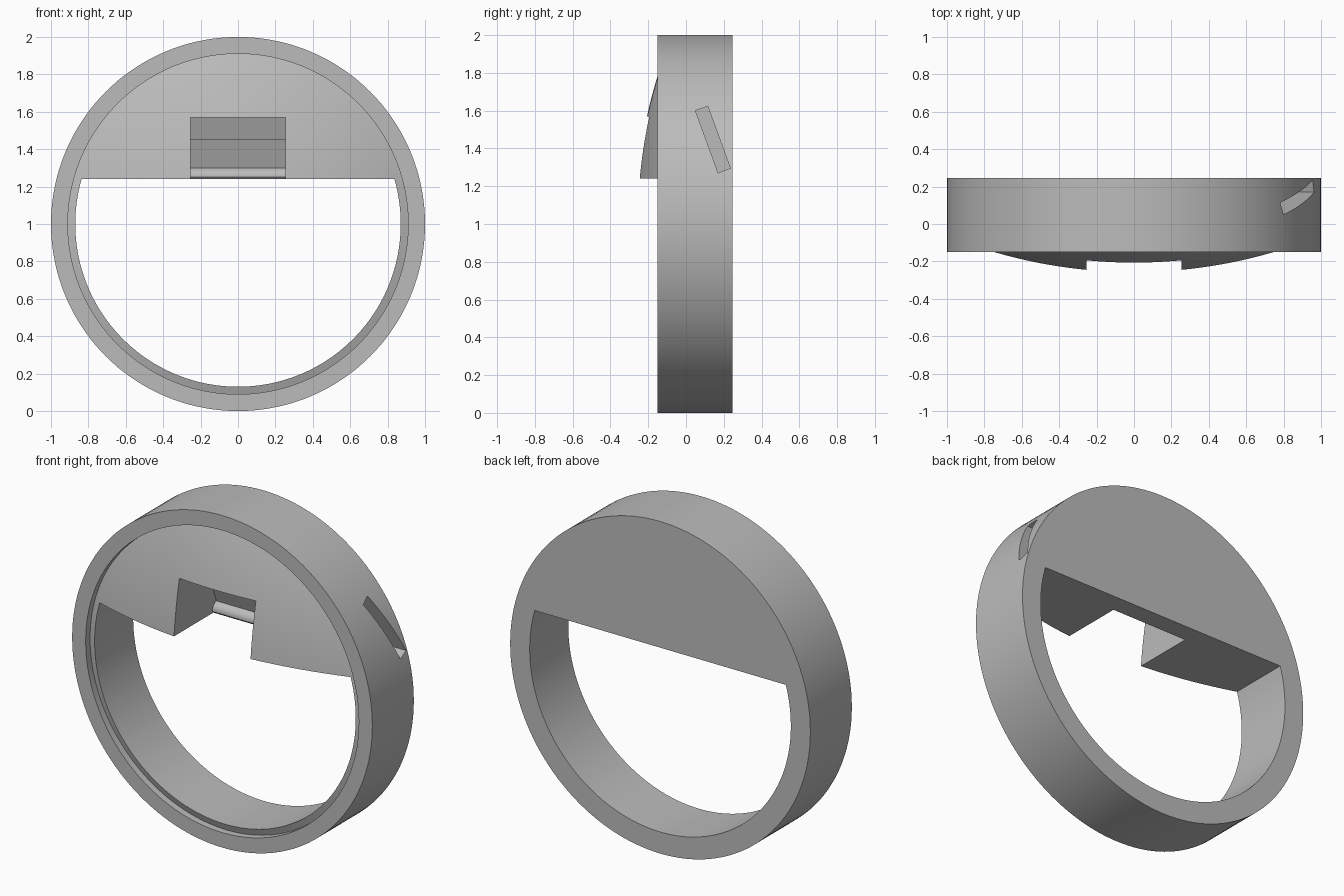
import bpy, bmesh, math
from mathutils import Vector, Matrix

cube = bpy.data.objects.get("Cube")
if cube:
    bpy.data.objects.remove(cube, do_unlink=True)

grey = bpy.data.materials.new("plain grey")
grey.use_nodes = True
colour = (0.5, 0.5, 0.5, 1)
grey.diffuse_color = colour
grey.node_tree.nodes["Principled BSDF"].inputs["Base Color"].default_value = colour

BACK, RIM = 0.245, -0.15          # flat back and front rim
CENTRE, SHELF = 1.0, 1.24         # ring centre and lower edge of the domed part
APEX, DOME_R = -0.268, 2.67
INNER, GROOVE = 0.87, 0.91


def finish(name, bm):
    bmesh.ops.recalc_face_normals(bm, faces=bm.faces)
    mesh = bpy.data.meshes.new(name)
    bm.to_mesh(mesh)
    bm.free()
    mesh.materials.append(grey)
    obj = bpy.data.objects.new(name, mesh)
    bpy.context.collection.objects.link(obj)
    return obj


def prism(name, points, along, start, end):
    """Extrude a closed outline along x (points are y, z) or y (points are x, z)."""
    bm = bmesh.new()
    place = (lambda a, b: (start, a, b)) if along == "x" else (lambda a, b: (a, start, b))
    face = bm.faces.new([bm.verts.new(place(a, b)) for a, b in points])
    move = Vector((end - start, 0, 0)) if along == "x" else Vector((0, end - start, 0))
    new = bmesh.ops.extrude_face_region(bm, geom=[face])["geom"]
    bmesh.ops.translate(bm, vec=move, verts=[v for v in new if isinstance(v, bmesh.types.BMVert)])
    return finish(name, bm)


def cut(body, cutter):
    mod = body.modifiers.new("cut", "BOOLEAN")
    mod.operation, mod.solver, mod.object = "DIFFERENCE", "EXACT", cutter
    bpy.context.view_layer.objects.active = body
    bpy.ops.object.modifier_apply(modifier=mod.name)
    bpy.data.objects.remove(cutter, do_unlink=True)


# Turned body: shallow dome, raised rim, flat back
dome = [(r, APEX + DOME_R - math.sqrt(DOME_R ** 2 - r * r))
        for r in (GROOVE * i / 16 for i in range(17))]
profile = dome + [(GROOVE, RIM), (1, RIM), (1, BACK), (0, BACK)]
bm = bmesh.new()
verts = [bm.verts.new((r, y, 0)) for r, y in profile]
edges = [bm.edges.new(pair) for pair in zip(verts, verts[1:])]
bmesh.ops.spin(bm, geom=verts + edges, cent=(0, 0, 0), axis=(0, 1, 0),
               angle=math.tau, steps=144, use_duplicate=False)
bmesh.ops.remove_doubles(bm, verts=bm.verts, dist=0.0001)
bmesh.ops.translate(bm, vec=(0, 0, CENTRE), verts=bm.verts)
body = finish("ring_body", bm)

# Large opening below the shelf
rise = math.asin((SHELF - CENTRE) / INNER)
sweep = math.pi + 2 * rise
arc = [math.pi - rise + sweep * i / 110 for i in range(111)]
cut(body, prism("opening_cutter",
                [(INNER * math.cos(a), CENTRE + INNER * math.sin(a)) for a in arc],
                "y", -1, 1))

# Front notch with a rounded lip at the foot of its sloping back
notch = [(-0.5, 1.1), (0.13, 1.1), (0.13, 1.24), (0.122, 1.25), (0.122, 1.265),
         (0.129, 1.28), (0.142, 1.293), (0.158, 1.3), (0.062, 1.57), (-0.5, 1.57)]
cut(body, prism("notch_cutter", notch, "x", -0.255, 0.255))

# Slanted slot running in from the side to the notch
slot = [(0.05, 1.6), (0.115, 1.623), (0.235, 1.295), (0.17, 1.271)]
cut(body, prism("slot_cutter", slot, "x", -0.29, 1.2))

bpy.ops.object.select_all(action="DESELECT")
body.select_set(True)
bpy.context.view_layer.objects.active = body
bpy.ops.object.shade_smooth_by_angle(angle=math.radians(30))
